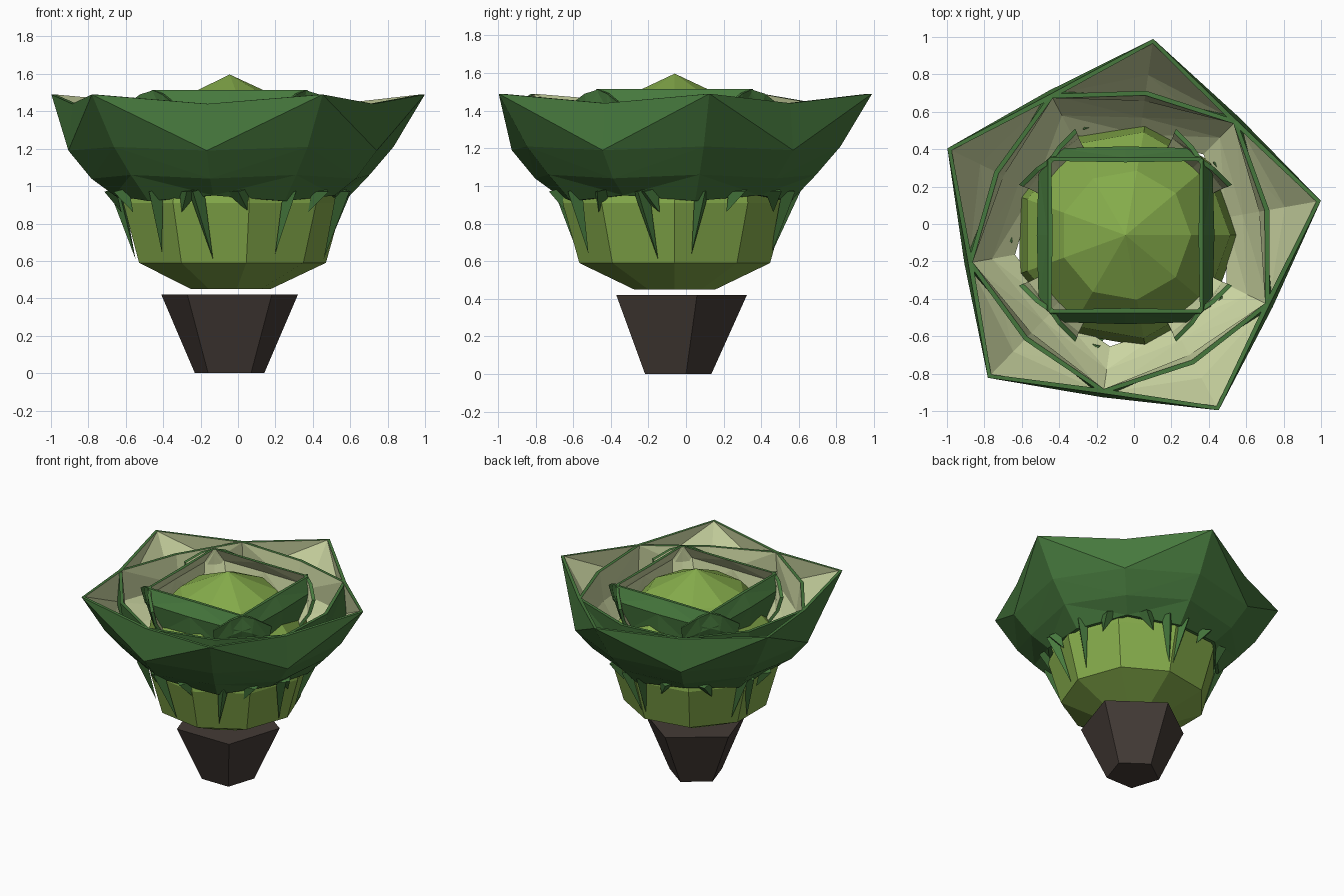
import bpy, bmesh, math
from mathutils import Vector

if "Cube" in bpy.data.objects:
    bpy.data.objects.remove(bpy.data.objects["Cube"])

CX, CY = -0.045, -0.06   # plant axis


def material(name, rgb):
    m = bpy.data.materials.new(name)
    m.diffuse_color = (*rgb, 1)
    m.use_nodes = True
    m.node_tree.nodes["Principled BSDF"].inputs["Base Color"].default_value = m.diffuse_color
    return m


DARK = material("leaf green", (0.062, 0.19, 0.047))
PALE = material("pale leaf inside", (0.60, 0.67, 0.36))
CORE = material("heart green", (0.235, 0.41, 0.07))
BARK = material("stump brown", (0.058, 0.044, 0.037))


def finish(bm, name, mats):
    bmesh.ops.recalc_face_normals(bm, faces=bm.faces)
    me = bpy.data.meshes.new(name)
    bm.to_mesh(me)
    bm.free()
    for m in mats:
        me.materials.append(m)
    ob = bpy.data.objects.new(name, me)
    ob.location = (CX, CY, 0)
    bpy.context.collection.objects.link(ob)
    return ob


def polar(r, deg, z):
    a = math.radians(deg)
    return Vector((r * math.cos(a), r * math.sin(a), z))


def lathe(name, profile, sides, start, mat, apex=None):
    bm = bmesh.new()
    rings = [[bm.verts.new(polar(r, start + 360 * k / sides, z)) for k in range(sides)]
             for r, z in profile]
    for a, b in zip(rings, rings[1:]):
        for k in range(sides):
            n = (k + 1) % sides
            bm.faces.new((a[k], a[n], b[n], b[k]))
    bm.faces.new(rings[0])
    if apex is None:
        bm.faces.new(rings[-1])
    else:
        tip = bm.verts.new((0, 0, apex))
        for k in range(sides):
            bm.faces.new((rings[-1][k], rings[-1][(k + 1) % sides], tip))
    return finish(bm, name, [mat])


def leaf(name, grid, turn, thick):
    """Thickened leaf: grid rows run rim to base; outside dark, inside pale."""
    bm = bmesh.new()
    rows, cols = len(grid), len(grid[0])

    def layer(inset):
        out = []
        for row in grid:
            line = []
            for r, deg, z in row:
                line.append(bm.verts.new(polar(r - inset, deg + turn, z)))
            out.append(line)
        return out

    outer, inner = layer(0), layer(thick)
    for side, idx in ((outer, 0), (inner, 1)):
        for i in range(rows - 1):
            for j in range(cols - 1):
                a, b = side[i][j], side[i][j + 1]
                c, d = side[i + 1][j + 1], side[i + 1][j]
                # mirror the diagonals about the midrib
                tris = ((a, b, d), (b, c, d)) if j < cols // 2 else ((a, b, c), (a, c, d))
                for t in tris:
                    bm.faces.new(t).material_index = idx

    # rim, base and side edges
    def border(g):
        return (g[0] + [g[i][-1] for i in range(1, rows)] + g[-1][-2::-1]
                + [g[i][0] for i in range(rows - 2, 0, -1)])

    o, n = border(outer), border(inner)
    for k in range(len(o)):
        m = (k + 1) % len(o)
        bm.faces.new((o[k], o[m], n[m], n[k]))
    return finish(bm, name, [DARK, PALE])


def mirrored(half):
    """half: (radius, angle, z) from midrib outwards."""
    return [(r, -a, z) for r, a, z in half[:0:-1]] + list(half)


# Stump
lathe("stump", [(0.195, 0), (0.384, 0.42)], 5, 90, BARK)

# Heart
lathe("heart", [(0.22, 0.45), (0.515, 0.59), (0.605, 0.91), (0.56, 1.2), (0.35, 1.435)],
      9, 0, CORE, apex=1.597)

# Five outer leaves, each reaching behind its neighbours
outer = [mirrored(h) for h in (
    [(1.06, 0, 1.49), (0.855, 36, 1.44), (0.78, 72, 1.42)],
    [(0.89, 0, 1.21), (0.875, 36, 1.19), (0.75, 72, 1.2)],
    [(0.76, 0, 1.06), (0.75, 36, 1.04), (0.66, 72, 1.05)],
    [(0.625, 0, 0.92), (0.625, 36, 0.95), (0.57, 72, 0.95)])]
for k in range(5):
    leaf("outer_leaf_%d" % (k + 1), outer, 10 + 72 * k, 0.025)


# Four inner leaves, set in a square with crossing ends
def flat(t, d, z):
    return (math.hypot(t, d), math.degrees(math.atan2(t, d)), z)


inner = [mirrored([flat(*p) for p in h]) for h in (
    [(0, 0.415, 1.515), (0.40, 0.415, 1.515), (0.48, 0.36, 1.49), (0.57, 0.27, 1.42)],
    [(0, 0.475, 1.42), (0.36, 0.465, 1.42), (0.46, 0.36, 1.37), (0.54, 0.26, 1.31)],
    [(0, 0.46, 1.2), (0.30, 0.43, 1.2), (0.42, 0.32, 1.18), (0.46, 0.22, 1.18)])]
for k in range(4):
    leaf("inner_leaf_%d" % (k + 1), inner, 90 * k, 0.025)


# Pointed leaf bases gripping the heart
def claw(bm, deg, tip_deg, z_tip, half):
    top = [bm.verts.new(polar(0.61, deg - half, 0.97)),
           bm.verts.new(polar(0.61, deg + half, 0.99)),
           bm.verts.new(polar(0.67, deg, 0.97))]
    r = 0.505 + (z_tip - 0.59) * 0.29
    tip = bm.verts.new(polar(r, tip_deg, z_tip))
    bm.faces.new(top)
    for i in range(3):
        bm.faces.new((top[i], top[(i + 1) % 3], tip))


bm = bmesh.new()
for k in range(4):
    claw(bm, 253 + 90 * k, 260 + 90 * k, 0.61, 4)
for k in range(5):
    claw(bm, 14 + 72 * k, 10 + 72 * k, 0.64, 4)
    for off in (-24, 24):
        claw(bm, 10 + 72 * k + off, 10 + 72 * k + off * 0.75, 0.86, 6)
finish(bm, "leaf_bases", [DARK])
